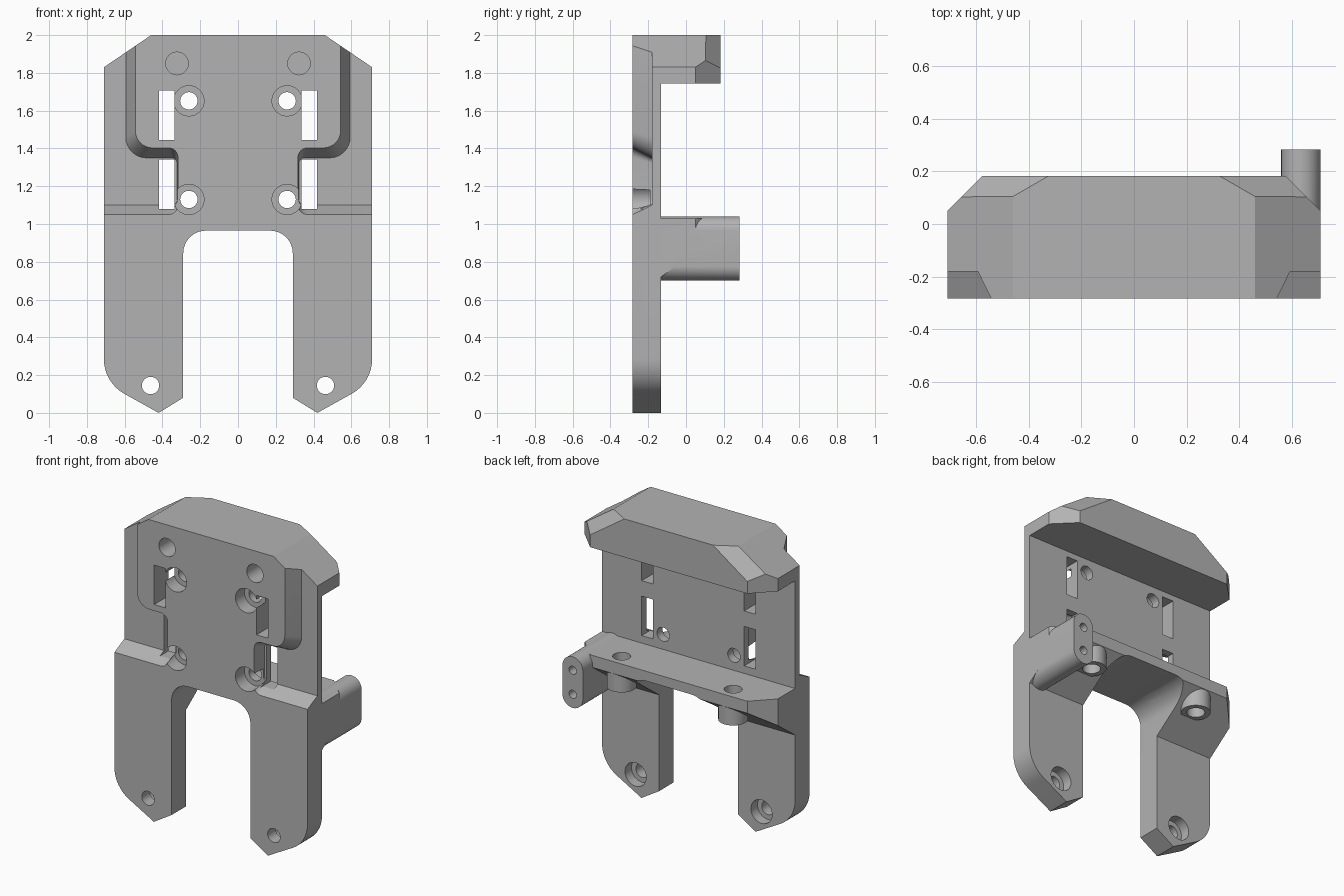
import bpy, bmesh, math
from mathutils import Vector

if "Cube" in bpy.data.objects:
    bpy.data.objects.remove(bpy.data.objects["Cube"])

FRONT, BACK, HOOD_Y = -0.284, -0.132, 0.182


def rounded(points, n=8):
    """2D outline from (x, z, corner radius) entries."""
    out = []
    for i, (x, z, r) in enumerate(points):
        p = Vector((x, z))
        if r == 0:
            out.append(p)
            continue
        a = (Vector(points[i - 1][:2]) - p).normalized()
        b = (Vector(points[(i + 1) % len(points)][:2]) - p).normalized()
        half = a.angle(b) / 2
        c = p + (a + b).normalized() * (r / math.sin(half))
        s = p + a * (r / math.tan(half)) - c
        e = p + b * (r / math.tan(half)) - c
        turn = math.atan2(s.x * e.y - s.y * e.x, s.dot(e))
        for k in range(n + 1):
            t = turn * k / n
            out.append(c + Vector((s.x * math.cos(t) - s.y * math.sin(t),
                                   s.x * math.sin(t) + s.y * math.cos(t))))
    return out


def loft(name, ring_a, ring_b, planes=()):
    """Solid between two matching rings, trimmed by (point, normal) planes."""
    bm = bmesh.new()
    va = [bm.verts.new(p) for p in ring_a]
    vb = [bm.verts.new(p) for p in ring_b]
    n = len(va)
    bm.faces.new(va)
    bm.faces.new(vb[::-1])
    for i in range(n):
        j = (i + 1) % n
        bm.faces.new((va[i], vb[i], vb[j], va[j]))
    for co, no in planes:
        res = bmesh.ops.bisect_plane(bm, geom=bm.verts[:] + bm.edges[:] + bm.faces[:],
                                     plane_co=co, plane_no=no, clear_outer=True)
        edges = [g for g in res["geom_cut"] if isinstance(g, bmesh.types.BMEdge)]
        bmesh.ops.holes_fill(bm, edges=edges, sides=0)
    bmesh.ops.recalc_face_normals(bm, faces=bm.faces[:])
    me = bpy.data.meshes.new(name)
    bm.to_mesh(me)
    bm.free()
    ob = bpy.data.objects.new(name, me)
    bpy.context.collection.objects.link(ob)
    return ob


def prism(name, pts, lo, hi, axis="y", planes=()):
    def place(p, d):
        return {"x": (d, p[0], p[1]), "y": (p[0], d, p[1]), "z": (p[0], p[1], d)}[axis]
    return loft(name, [place(p, lo) for p in pts], [place(p, hi) for p in pts], planes)


def cylinder(name, u, v, r, lo, hi, axis="y", n=32):
    pts = [(u + r * math.cos(math.tau * k / n), v + r * math.sin(math.tau * k / n)) for k in range(n)]
    return prism(name, pts, lo, hi, axis)


def combine(ob, other, op="DIFFERENCE"):
    mod = ob.modifiers.new("combine", "BOOLEAN")
    mod.operation, mod.solver, mod.object = op, "EXACT", other
    bpy.context.view_layer.objects.active = ob
    bpy.ops.object.modifier_apply(modifier=mod.name)
    bpy.data.objects.remove(other, do_unlink=True)


# front plate with two legs
half = [(0.29, 0.965, 0.12), (0.29, 0.08, 0), (0.42, 0, 0), (0.71, 0.161, 0.21),
        (0.71, 1.83, 0), (0.46, 2.0, 0)]
outline = rounded(half + [(-x, z, r) for x, z, r in reversed(half)])
body = prism("bracket_body", outline, FRONT, BACK)

# top hood and lower shelf share the 45 degree rear corners
corners = [((s * 0.71, 0.05, 0), (s, 1, 0)) for s in (1, -1)]
facets = [((s * 0.46, 0.105, 2.0), (s * 0.0101, 0.01755, 0.01463)) for s in (1, -1)]
hood_pts = [(0.71, 1.745), (0.71, 1.83), (0.46, 2.0), (-0.46, 2.0), (-0.71, 1.83), (-0.71, 1.745)]
combine(body, prism("hood", hood_pts, -0.16, HOOD_Y, planes=corners + facets), "UNION")

shelf_pts = [(-0.16, 1.03), (HOOD_Y, 1.03), (HOOD_Y, 0.95), (BACK, 0.72), (-0.16, 0.72)]
shelf = prism("shelf", shelf_pts, -0.71, 0.71, "x", corners)
gap = rounded([(0.29, 0.5, 0), (0.29, 0.965, 0.12), (-0.29, 0.965, 0.12), (-0.29, 0.5, 0)])
combine(shelf, prism("gap_cutter", gap, -0.5, 0.5))
for s in (1, -1):
    combine(shelf, cylinder("boss", s * 0.41, 0.09, 0.09, 0.83, 1.0, "z"), "UNION")
    combine(shelf, cylinder("boss_hole", s * 0.41, 0.09, 0.055, 0.6, 1.2, "z"))
combine(body, shelf, "UNION")

# rounded side arm with two small holes in its end
arm_pts = rounded([(0.56, 0.70, 0.0749), (0.71, 0.70, 0.0749), (0.71, 1.04, 0.0749), (0.56, 1.04, 0.0749)])
arm = prism("arm", arm_pts, -0.16, 0.284)
for z in (0.79, 0.95):
    combine(arm, cylinder("arm_hole", 0.635, z, 0.027, 0.15, 0.4))
combine(body, arm, "UNION")

# stepped recess with sloping walls on each side of the front
base = rounded([(0.594, 2.3, 0), (0.594, 1.35, 0.11), (0.322, 1.35, 0.03),
                (0.322, 1.10, 0.03), (0.9, 1.10, 0), (0.9, 2.3, 0)])
face = rounded([(0.543, 2.3, 0), (0.543, 1.403, 0.09), (0.318, 1.403, 0.05),
                (0.318, 1.05, 0.05), (0.9, 1.05, 0), (0.9, 2.3, 0)])
front_ring = [b + (f - b) * 1.15 for b, f in zip(base, face)]
y_in = -0.18
y_out = y_in + (FRONT - y_in) * 1.15
for s in (1, -1):
    combine(body, loft("recess", [(s * p.x, y_in, p.y) for p in base],
                       [(s * p.x, y_out, p.y) for p in front_ring]))
    # strap slots
    for z0, z1 in ((1.08, 1.342), (1.445, 1.707)):
        slot = [(s * 0.335, z0), (s * 0.418, z0), (s * 0.418, z1), (s * 0.335, z1)]
        combine(body, prism("slot", slot, -0.4, -0.05))
    # screw holes with front counterbores
    for z in (1.13, 1.652):
        combine(body, cylinder("screw_hole", s * 0.26, z, 0.046, -0.4, -0.05))
        combine(body, cylinder("screw_bore", s * 0.26, z, 0.08, -0.4, -0.19))
    # blind holes into the hood
    combine(body, cylinder("blind_hole", s * 0.323, 1.85, 0.06, -0.4, -0.08))
    # leg holes with rear counterbores
    combine(body, cylinder("leg_hole", s * 0.463, 0.145, 0.046, -0.4, 0.0))
    combine(body, cylinder("leg_bore", s * 0.463, 0.145, 0.078, -0.2, 0.0))

# colour and shading
grey = bpy.data.materials.new("plain grey")
grey.diffuse_color = (0.45, 0.45, 0.45, 1)
grey.use_nodes = True
grey.node_tree.nodes["Principled BSDF"].inputs["Base Color"].default_value = grey.diffuse_color
body.data.materials.clear()
body.data.materials.append(grey)
for poly in body.data.polygons:
    poly.material_index = 0
bpy.ops.object.select_all(action="DESELECT")
body.select_set(True)
bpy.context.view_layer.objects.active = body
bpy.ops.object.shade_smooth_by_angle(angle=math.radians(25))
